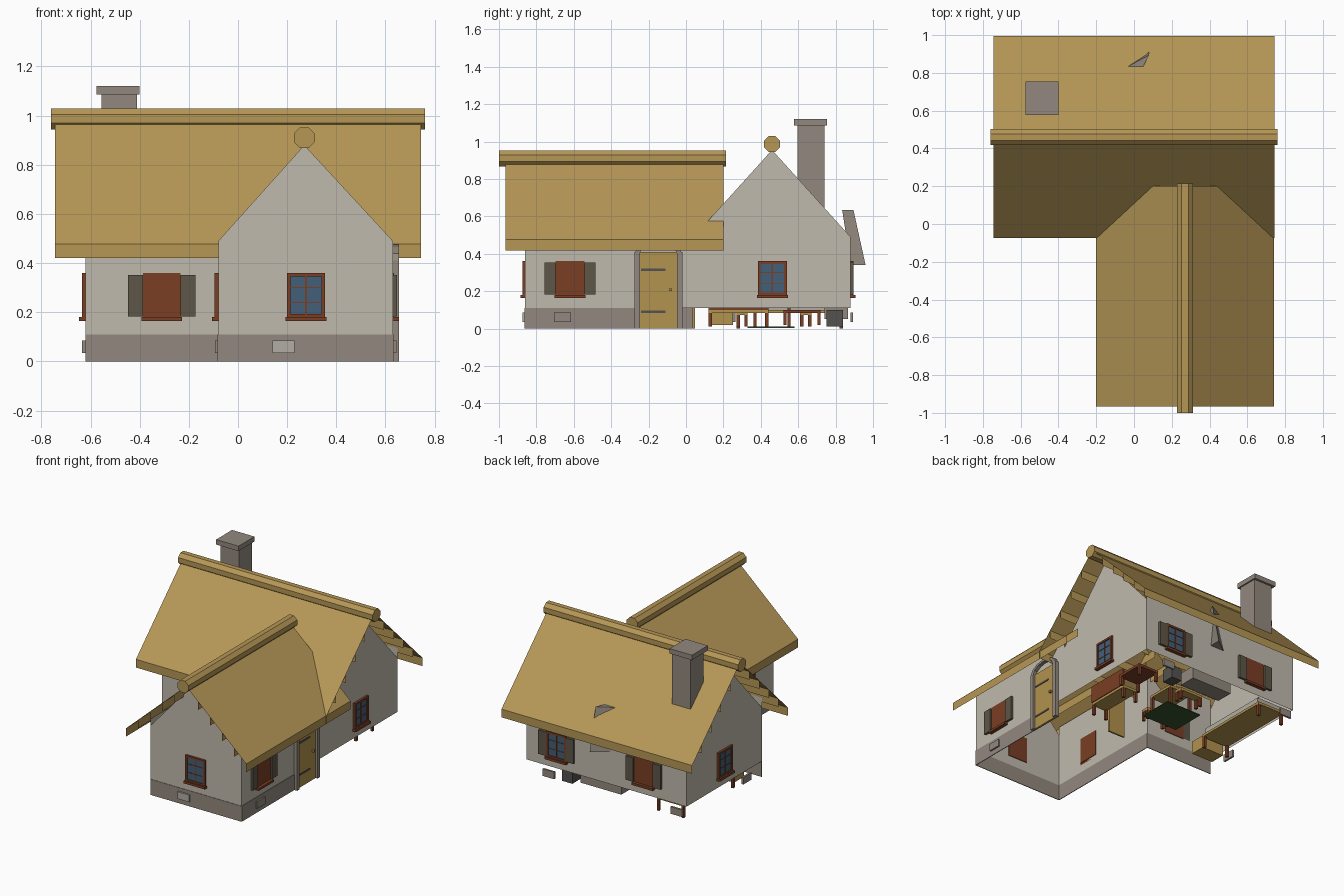
import bpy
import math

cube = bpy.data.objects.get("Cube")
if cube:
    bpy.data.objects.remove(cube)


def material(name, r, g, b):
    m = bpy.data.materials.new(name)
    m.use_nodes = True
    colour = [((c / 255 + 0.055) / 1.055) ** 2.4 for c in (r, g, b)] + [1]
    m.diffuse_color = colour
    m.node_tree.nodes["Principled BSDF"].inputs["Base Color"].default_value = colour
    return m


THATCH = material("thatch", 182, 151, 86)
PLASTER = material("plaster", 192, 186, 174)
STONE = material("stone", 146, 137, 126)
PALE = material("pale stone", 178, 174, 165)
BROWN = material("red brown wood", 122, 62, 36)
SHUTTER = material("shutter wood", 94, 87, 72)
GLASS = material("blue glass", 66, 94, 120)
OAK = material("oak", 178, 146, 78)
GREEN = material("green cloth", 54, 84, 44)
IRON = material("dark iron", 84, 82, 80)


def mesh(name, verts, faces, mat):
    data = bpy.data.meshes.new(name)
    data.from_pydata(verts, [], faces)
    data.materials.append(mat)
    ob = bpy.data.objects.new(name, data)
    bpy.context.scene.collection.objects.link(ob)
    return ob


def sheet(name, verts, mat):
    return mesh(name, verts, [range(len(verts))], mat)


def prism(name, outline, axis, a, b, mat):
    """Extrude a 2D outline along x, y or z."""
    place = {"x": lambda p, t: (t, p[0], p[1]),
             "y": lambda p, t: (p[0], t, p[1]),
             "z": lambda p, t: (p[0], p[1], t)}[axis]
    n = len(outline)
    verts = [place(p, t) for t in (a, b) for p in outline]
    faces = [[i, (i + 1) % n, (i + 1) % n + n, i + n] for i in range(n)]
    faces += [list(range(n))[::-1], list(range(n, 2 * n))]
    ob = mesh(name, verts, faces, mat)
    import bmesh
    bm = bmesh.new()
    bm.from_mesh(ob.data)
    bmesh.ops.recalc_face_normals(bm, faces=bm.faces)
    bm.to_mesh(ob.data)
    bm.free()
    return ob


def box(name, x, y, z, mat):
    return prism(name, [(x[0], y[0]), (x[1], y[0]), (x[1], y[1]), (x[0], y[1])],
                 "z", z[0], z[1], mat)


def wall_box(name, wall, u, z, d, mat):
    """Box on a wall: u runs along the wall, d is the distance outward."""
    axis, pos, sign = wall
    across = sorted(pos + sign * k for k in d)
    if axis == "x":
        return box(name, across, u, z, mat)
    return box(name, u, across, z, mat)


# Wall planes
L, R, F, B = -0.62, 0.63, 0.04, 0.88
WL, WF = -0.08, -0.86
MX, WX = 0.46, 0.27          # ridge y of the main block, ridge x of the wing
EAVE, FOOT = 0.49, 0.11
wing_front, wing_left = ("y", WF, -1), ("x", WL, -1)
right_wall, left_wall = ("x", R, 1), ("x", L, -1)
main_front, back_wall = ("y", F, -1), ("y", B, 1)

# Plaster walls
for side, x in (("left", L), ("right", R)):
    sheet(f"main_gable_{side}", [(x, F, FOOT), (x, B, FOOT), (x, B, EAVE),
                                 (x, MX, 0.955), (x, F, EAVE)], PLASTER)
sheet("wing_gable", [(WL, WF, FOOT), (R, WF, FOOT), (R, WF, EAVE),
                     (WX, WF, 0.88), (WL, WF, EAVE)], PLASTER)
sheet("back_wall", [(L, B, FOOT), (R, B, FOOT), (R, B, 0.56), (L, B, 0.56)], PLASTER)
sheet("main_front_wall", [(L, F, FOOT), (WL, F, FOOT), (WL, F, 0.56), (L, F, 0.56)], PLASTER)
for side, x in (("left", WL), ("right", R)):
    sheet(f"wing_wall_{side}", [(x, WF, FOOT), (x, F, FOOT), (x, F, 0.55), (x, WF, 0.55)], PLASTER)

# Stone footing
wall_box("footing_front", wing_front, (WL, R), (0, FOOT), (-0.002, 0.003), STONE)
wall_box("footing_wing_left", wing_left, (WF, F), (0, FOOT), (-0.002, 0.003), STONE)
wall_box("footing_main_front", main_front, (L, WL), (0, FOOT), (-0.002, 0.003), STONE)
wall_box("footing_right", right_wall, (WF, -0.27), (0, FOOT), (-0.002, 0.003), STONE)
for wall, u in ((wing_front, 0.185), (right_wall, -0.66), (left_wall, 0.22),
                (wing_left, -0.3), (back_wall, 0.45), (back_wall, -0.55)):
    wall_box("footing_stone", wall, (u - 0.045, u + 0.045), (0.035, 0.085), (0, 0.014),
             PALE if wall == wing_front else STONE)


# Thatched roofs: thin slopes with lapped drops underneath
def roof(name, axis, mid, half, ridge, eave, a, b):
    def point(s, t, end, drop=0):
        across, z = mid + s * half * t, ridge + (eave - ridge) * t - drop
        return (end, across, z) if axis == "x" else (across, end, z)
    for s in (-1, 1):
        sheet(f"{name}_slope", [point(s, 0, a), point(s, 0, b), point(s, 1, b), point(s, 1, a)], THATCH)
        for k in range(1, 6):
            t = k / 5
            sheet(f"{name}_lap", [point(s, t, a), point(s, t, b),
                                  point(s, t, b, 0.058), point(s, t, a, 0.058)], THATCH)


def ridge_roll(name, axis, mid, z, a, b):
    ring = [(mid + 0.046 * math.cos(math.pi * (k + 0.5) / 4),
             z + 0.046 * math.sin(math.pi * (k + 0.5) / 4)) for k in range(8)]
    prism(name, ring, axis, a, b, THATCH)


roof("main_roof", "x", MX, 0.535, 1.0, 0.478, -0.745, 0.745)
roof("wing_roof", "y", WX, 0.47, 0.9, 0.476, -0.965, 0.2)
ridge_roll("main_ridge_roll", "x", MX, 0.987, -0.76, 0.76)
ridge_roll("wing_ridge_roll", "y", WX, 0.91, -1.0, 0.215)

# Chimney and hearth hood
box("chimney", (-0.555, -0.41), (0.595, 0.74), (0.58, 1.09), STONE)
box("chimney_cap", (-0.575, -0.4), (0.577, 0.755), (1.085, 1.12), STONE)
mesh("hearth_hood", [(-0.03, 0.88, 0.34), (0.08, 0.96, 0.34), (0.08, 0.88, 0.34),
                     (-0.03, 0.835, 0.635), (0.08, 0.895, 0.635), (0.05, 0.835, 0.635)],
     [(0, 1, 2), (3, 5, 4), (0, 3, 4, 1), (1, 4, 5, 2), (2, 5, 3, 0)], STONE)


# Windows
def window(wall, c, open_pane=True, shutters=False):
    w, z0, z1 = 0.077, 0.178, 0.36
    wall_box("window_panel", wall, (c - w, c + w), (z0, z1), (-0.005, 0.005), BROWN)
    if open_pane:
        wall_box("window_glass", wall, (c - w + 0.012, c + w - 0.012), (z0 + 0.012, z1 - 0.012),
                 (0.004, 0.008), GLASS)
        for k in (-1, 1):
            edge = c + k * (w - 0.007)
            wall_box("window_stile", wall, (edge - 0.007, edge + 0.007), (z0, z1), (0, 0.015), BROWN)
        for z in (z0 + 0.007, z1 - 0.007):
            wall_box("window_rail", wall, (c - w, c + w), (z - 0.007, z + 0.007), (0, 0.015), BROWN)
        wall_box("window_mullion", wall, (c - 0.004, c + 0.004), (z0, z1), (0, 0.012), BROWN)
        for z in (0.24, 0.3):
            wall_box("window_bar", wall, (c - w, c + w), (z - 0.002, z + 0.002), (0, 0.011), BROWN)
    wall_box("window_sill", wall, (c - w - 0.006, c + w + 0.006), (0.164, 0.18), (0, 0.026), BROWN)
    if shutters:
        for k in (-1, 1):
            u = sorted((c + k * w, c + k * (w + 0.06)))
            wall_box("shutter", wall, u, (z0 + 0.005, z1 - 0.008), (0, 0.016), SHUTTER)


window(wing_front, 0.277)
window(main_front, -0.31, False, True)
window(right_wall, -0.62, False, True)
window(right_wall, 0.462)
window(left_wall, 0.46)
window(wing_left, -0.56)
window(back_wall, 0.39, True, True)
window(back_wall, -0.29, False, True)

# Door in a stone frame with an arched head
wall_box("door", right_wall, (-0.248, -0.048), (0, 0.41), (-0.005, 0.01), OAK)
for u in (-0.275, -0.048):
    wall_box("door_post", right_wall, (u, u + 0.028), (0, 0.41), (-0.005, 0.025), STONE)
arch = [(-0.148 + r * math.cos(a * math.pi / 6), 0.4 + 0.6 * r * math.sin(a * math.pi / 6))
        for r, steps in ((0.127, range(7)), (0.1, range(6, -1, -1))) for a in steps]
prism("door_arch", arch, "x", R - 0.005, R + 0.025, STONE)
for z in (0.09, 0.315):
    wall_box("door_hinge", right_wall, (-0.24, -0.11), (z - 0.006, z + 0.006), (0.01, 0.014), IRON)
wall_box("door_knob", right_wall, (-0.09, -0.075), (0.2, 0.215), (0.01, 0.026), OAK)


# Furniture inside
def table(name, x, y, top, leg, mat, leg_mat):
    box(f"{name}_top", x, y, (top - 0.018, top), mat)
    for px in (x[0], x[1] - 0.018):
        for py in (y[0], y[1] - 0.018):
            box(f"{name}_leg", (px, px + 0.018), (py, py + 0.018), (leg, top - 0.018), leg_mat)


box("rug", (-0.08, 0.2), (0.33, 0.58), (0.004, 0.01), GREEN)
table("bed", (-0.57, -0.36), (0.27, 0.84), 0.1, 0, OAK, BROWN)
box("bed_mattress", (-0.56, -0.37), (0.29, 0.82), (0.1, 0.14), PALE)
box("bed_chest", (-0.55, -0.38), (0.14, 0.25), (0.02, 0.11), OAK)
table("dining_table", (-0.02, 0.16), (0.36, 0.56), 0.16, 0.01, OAK, BROWN)
for y in (0.27, 0.61):
    table("bench", (-0.02, 0.16), (y, y + 0.06), 0.09, 0.01, OAK, BROWN)
table("settle", (0.34, 0.46), (0.12, 0.44), 0.1, 0.01, OAK, BROWN)
box("settle_back", (0.45, 0.465), (0.12, 0.44), (0.1, 0.22), BROWN)
table("side_table", (0.4, 0.56), (0.52, 0.72), 0.1, 0.02, BROWN, BROWN)
box("hearth", (-0.1, 0.22), (0.74, 0.865), (0.05, 0.14), STONE)
box("cauldron", (0.3, 0.38), (0.75, 0.84), (0.01, 0.1), IRON)
box("inner_door", (0.12, 0.25), (0.035, 0.047), (0, 0.33), OAK)
